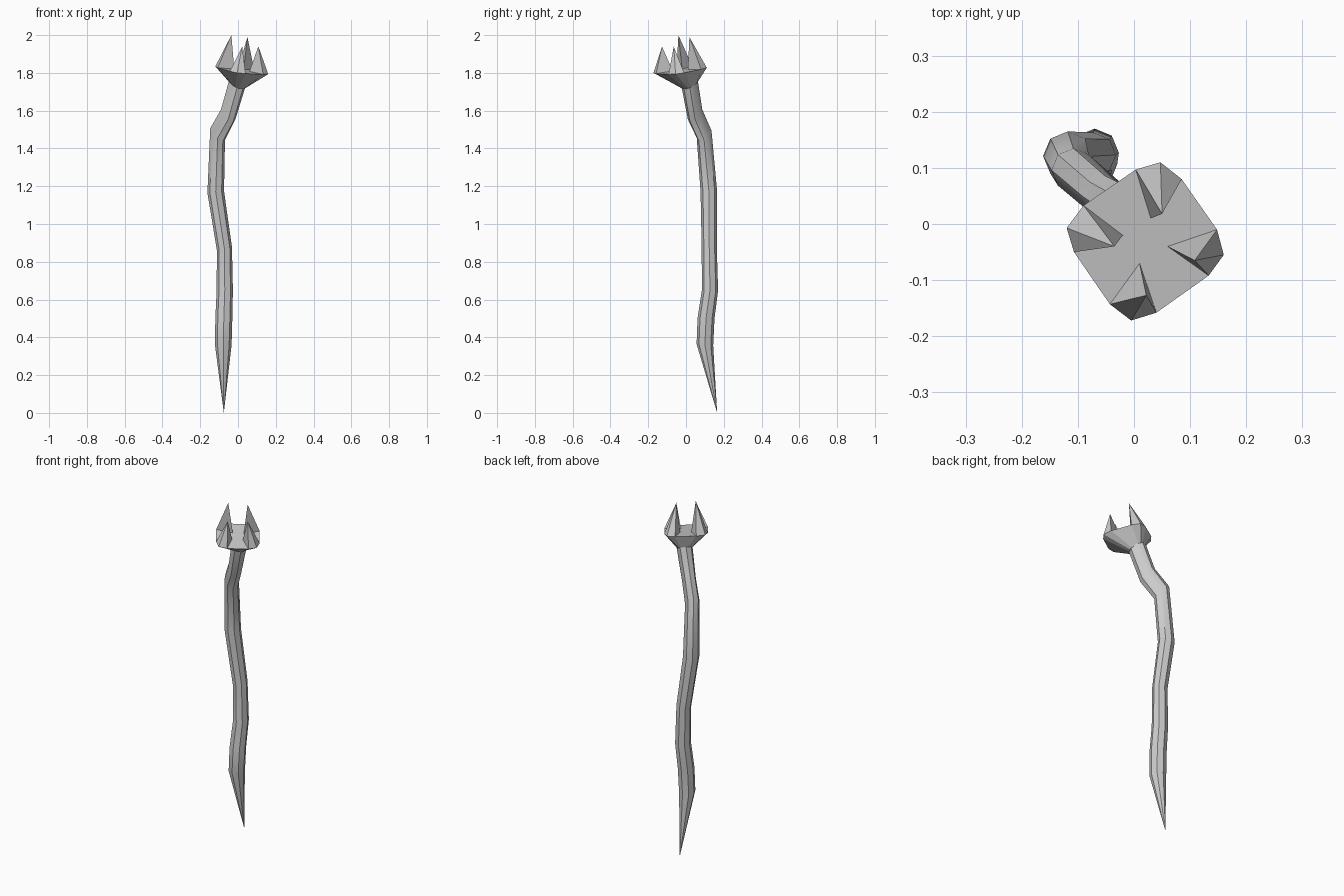
import bpy, bmesh
from math import cos, sin, tau, radians
from mathutils import Vector

if "Cube" in bpy.data.objects:
    bpy.data.objects.remove(bpy.data.objects["Cube"])


def make(name, verts, faces, smooth):
    mesh = bpy.data.meshes.new(name)
    mesh.from_pydata(verts, [], faces)
    bm = bmesh.new()
    bm.from_mesh(mesh)
    bmesh.ops.recalc_face_normals(bm, faces=bm.faces)
    bm.to_mesh(mesh)
    bm.free()
    ob = bpy.data.objects.new(name, mesh)
    bpy.context.collection.objects.link(ob)
    if smooth:
        bpy.ops.object.select_all(action='DESELECT')
        ob.select_set(True)
        bpy.context.view_layer.objects.active = ob
        bpy.ops.object.shade_smooth_by_angle(angle=radians(40))
    return ob


def bridge(a, b, n):
    return [(a + i, a + (i + 1) % n, b + (i + 1) % n, b + i) for i in range(n)]


# Crooked shaft: tilted rings (x, y, z, radius, slope x, slope y) above a pointed tip
SIDES = 8
rings = [
    (-0.078, 0.100, 0.36, 0.044, 0, -0.1),
    (-0.075, 0.106, 0.50, 0.045, 0, 0),
    (-0.070, 0.127, 0.65, 0.043, 0, 0),
    (-0.072, 0.123, 0.87, 0.040, 0.2, 0),
    (-0.118, 0.121, 1.17, 0.044, 0.1, 0),
    (-0.108, 0.096, 1.475, 0.039, -0.8, 0.5),
    (-0.052, 0.048, 1.58, 0.038, -0.7, 0.7),
    (-0.005, 0.020, 1.74, 0.043, -0.4, 0.4),
]
verts, faces = [(-0.075, 0.165, 0)], []
for x, y, z, r, sx, sy in rings:
    for i in range(SIDES):
        dx, dy = r * cos(tau * i / SIDES), r * sin(tau * i / SIDES)
        verts.append((x + dx, y + dy, z + sx * dx + sy * dy))
for k in range(len(rings) - 1):
    faces += bridge(1 + k * SIDES, 1 + (k + 1) * SIDES, SIDES)
faces += [(0, 1 + (i + 1) % SIDES, 1 + i) for i in range(SIDES)]
faces.append(tuple(range(len(verts) - SIDES, len(verts))))
make("shaft", verts, faces, True)


# Flared cup with a tilted rim, four chamfered corners
def on_rim(x, y):
    return (x, y, 1.814 - 0.125 * (x - 0.02) + 0.12 * (y + 0.03))


outline = [(0.003, 0.097), (0.047, 0.110), (0.085, 0.080),
           (0.148, -0.010), (0.160, -0.055), (0.133, -0.092),
           (0.040, -0.158), (-0.005, -0.172), (-0.043, -0.143),
           (-0.107, -0.050), (-0.120, -0.007), (-0.090, 0.033)]
rim = [on_rim(*p) for p in outline]
neck = []
for x, y in outline:
    d = Vector((x - 0.02, y + 0.03)).normalized() * 0.043
    neck.append((d.x - 0.005, d.y + 0.02, 1.738 - 0.4 * d.x + 0.4 * d.y))
make("cup", neck + rim,
     bridge(0, 12, 12) + [tuple(range(12)), tuple(range(12, 24))], False)

# Four spikes: three rim points, one inner point, one apex
spikes = [("back", (0.030, 0.010), (0.050, 0.018, 1.99)),
          ("right", (0.060, -0.040), (0.108, -0.065, 1.94)),
          ("front", (0.010, -0.070), (0.022, -0.127, 1.94)),
          ("left", (-0.020, -0.020), (-0.035, -0.040, 2.0))]
for k, (side, inner, apex) in enumerate(spikes):
    base = rim[3 * k:3 * k + 3] + [on_rim(*inner)]
    make("spike_" + side, base + [apex],
         [(i, (i + 1) % 4, 4) for i in range(4)] + [(0, 1, 2, 3)], False)
